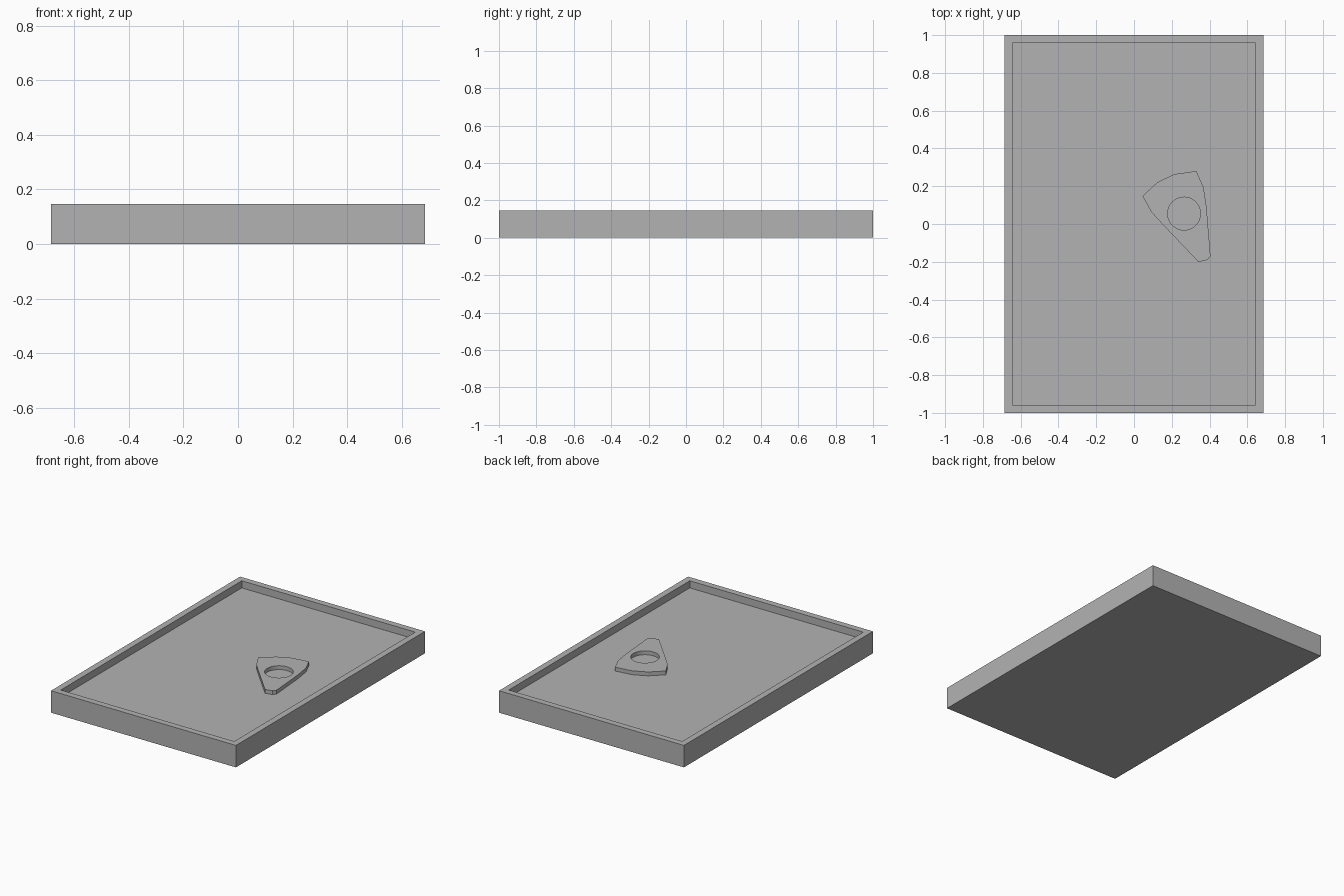
import bpy
import bmesh
from math import cos, sin, tau

default_cube = bpy.data.objects.get("Cube")
if default_cube:
    bpy.data.objects.remove(default_cube, do_unlink=True)

WIDTH, LENGTH, HEIGHT = 1.37, 2.0, 0.147
RIM, RECESS, THICKNESS = 0.06, 0.048, 0.026

grey = bpy.data.materials.new("grey")
grey.use_nodes = True
grey.diffuse_color = (0.45, 0.45, 0.45, 1)
grey.node_tree.nodes["Principled BSDF"].inputs["Base Color"].default_value = grey.diffuse_color


def add_object(name, mesh):
    obj = bpy.data.objects.new(name, mesh)
    mesh.materials.append(grey)
    bpy.context.collection.objects.link(obj)
    return obj


# Board: a box whose top is inset to a rim and sunk to a floor
bm = bmesh.new()
bmesh.ops.create_cube(bm, size=1)
bmesh.ops.scale(bm, vec=(WIDTH, LENGTH, HEIGHT), verts=bm.verts)
bmesh.ops.translate(bm, vec=(0, 0, HEIGHT / 2), verts=bm.verts)
top = max(bm.faces, key=lambda f: f.calc_center_median().z)
bmesh.ops.inset_region(bm, faces=[top], thickness=RIM)
floor = bmesh.ops.extrude_discrete_faces(bm, faces=[top])["faces"][0]
bmesh.ops.translate(bm, vec=(0, 0, -RECESS), verts=floor.verts)
bmesh.ops.recalc_face_normals(bm, faces=bm.faces)
board_mesh = bpy.data.meshes.new("board")
bm.to_mesh(board_mesh)
bm.free()
add_object("board", board_mesh)

# Pointer: a flat plate with a round window, lying on the board floor
outline = [(0.045, 0.148), (0.125, 0.222), (0.214, 0.264), (0.33, 0.28),
           (0.368, 0.195), (0.384, 0.09), (0.405, -0.17), (0.389, -0.19),
           (0.341, -0.201), (0.15, 0), (0.092, 0.063)]
SIDES = 32
window = [(0.265 + 0.087 * cos(tau * i / SIDES), 0.055 + 0.087 * sin(tau * i / SIDES))
          for i in range(SIDES)]

curve = bpy.data.curves.new("pointer_profile", "CURVE")
curve.dimensions = "2D"
curve.fill_mode = "BOTH"
curve.extrude = THICKNESS / 2
for loop in (outline, window):
    spline = curve.splines.new("POLY")
    spline.points.add(len(loop) - 1)
    spline.use_cyclic_u = True
    for point, (x, y) in zip(spline.points, loop):
        point.co = (x, y, 0, 1)
pointer = add_object("pointer", curve)
pointer.location.z = HEIGHT - RECESS + THICKNESS / 2

# Turn the pointer profile into a mesh and round only the window wall
bpy.ops.object.select_all(action="DESELECT")
pointer.select_set(True)
bpy.context.view_layer.objects.active = pointer
bpy.ops.object.convert(target="MESH")
bpy.ops.object.shade_smooth_by_angle(angle=0.25)
